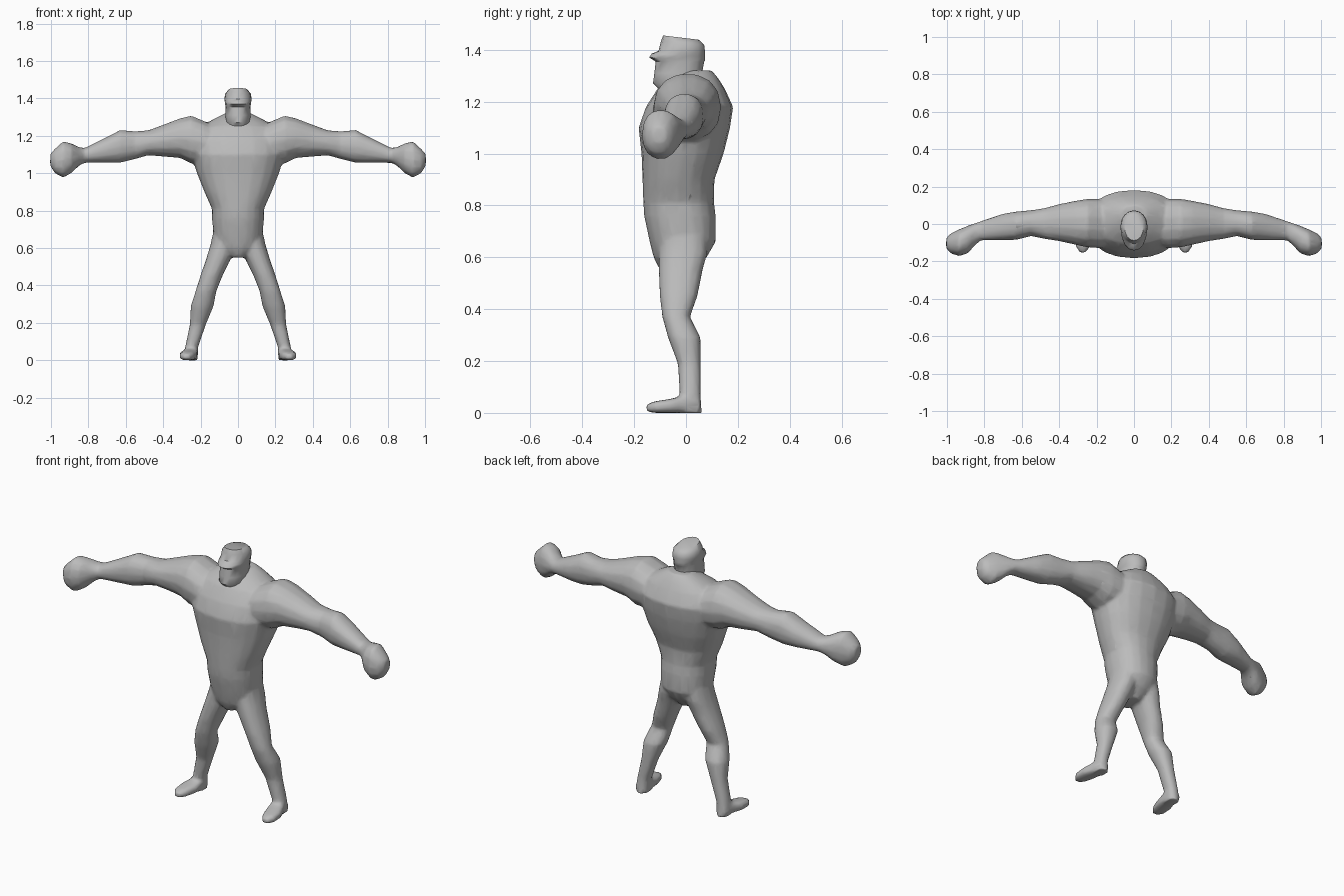
import bpy, bmesh, math
from mathutils import Vector

grey = bpy.data.materials.new("plain grey")
grey.diffuse_color = (0.5, 0.5, 0.5, 1)


def loft(bm, axis, rings, sides=14, power=0.9, side=1):
    """Skin rounded sections (position, a0, a1, b0, b1, tilt) stacked along one axis."""
    loops = []
    for pos, a0, a1, b0, b1, *tilt in rings:
        loop = []
        for i in range(sides):
            t = 2 * math.pi * i / sides
            c, s = math.cos(t), math.sin(t)
            a = (a0 + a1) / 2 + (a1 - a0) / 2 * math.copysign(abs(c) ** power, c)
            b = (b0 + b1) / 2 + (b1 - b0) / 2 * math.copysign(abs(s) ** power, s)
            p = pos + (tilt[0] * b if tilt else 0)
            co = {"x": (p, a, b), "y": (a, p, b), "z": (a, b, p)}[axis]
            loop.append(bm.verts.new(Vector((co[0] * side, co[1], co[2]))))
        loops.append(loop)
    faces = [bm.faces.new(loops[0]), bm.faces.new(loops[-1])]
    for lo, hi in zip(loops, loops[1:]):
        for i in range(sides):
            j = (i + 1) % sides
            faces.append(bm.faces.new((lo[i], lo[j], hi[j], hi[i])))
    bmesh.ops.recalc_face_normals(bm, faces=faces)


def finish(bm, name):
    mesh = bpy.data.meshes.new(name)
    bm.to_mesh(mesh)
    bm.free()
    mesh.materials.append(grey)
    mesh.shade_smooth()
    obj = bpy.data.objects.new(name, mesh)
    bpy.context.collection.objects.link(obj)
    return obj


# Torso: z, x range, y range
torso = [(0.55, -0.04, 0.04, -0.10, 0.03), (0.60, -0.10, 0.10, -0.125, 0.08),
         (0.66, -0.13, 0.13, -0.14, 0.115), (0.76, -0.14, 0.14, -0.162, 0.115),
         (0.81, -0.14, 0.14, -0.165, 0.108), (0.90, -0.18, 0.18, -0.168, 0.11),
         (1.00, -0.22, 0.22, -0.172, 0.145), (1.10, -0.25, 0.25, -0.183, 0.17),
         (1.18, -0.25, 0.25, -0.155, 0.182), (1.25, -0.20, 0.20, -0.11, 0.15),
         (1.29, -0.13, 0.13, -0.06, 0.125), (1.32, -0.07, 0.07, 0.00, 0.10)]
# Arm with fist: x, y range, z range
arm = [(0.10, -0.11, 0.12, 1.08, 1.24), (0.18, -0.13, 0.135, 1.05, 1.28),
       (0.25, -0.125, 0.135, 1.05, 1.31), (0.31, -0.112, 0.125, 1.08, 1.295),
       (0.40, -0.092, 0.107, 1.088, 1.26), (0.48, -0.08, 0.085, 1.095, 1.23),
       (0.55, -0.065, 0.074, 1.075, 1.225), (0.63, -0.085, 0.067, 1.055, 1.232),
       (0.70, -0.088, 0.055, 1.055, 1.195), (0.82, -0.088, 0.015, 1.055, 1.135),
       (0.85, -0.115, 0.005, 1.04, 1.14), (0.89, -0.158, -0.01, 1.00, 1.16),
       (0.935, -0.172, -0.028, 0.975, 1.172), (0.98, -0.158, -0.05, 1.00, 1.13),
       (1.004, -0.13, -0.075, 1.04, 1.105)]
# Leg: z, x range, y range
leg = [(0.72, 0.01, 0.125, -0.09, 0.08), (0.62, 0.01, 0.147, -0.105, 0.085),
       (0.55, 0.035, 0.168, -0.106, 0.065), (0.45, 0.083, 0.202, -0.102, 0.045),
       (0.37, 0.115, 0.227, -0.092, 0.016), (0.29, 0.13, 0.253, -0.07, 0.057),
       (0.19, 0.172, 0.258, -0.032, 0.057), (0.07, 0.213, 0.283, -0.025, 0.057),
       (0.0, 0.215, 0.285, -0.03, 0.062)]
# Foot: y, x range, z range
foot = [(0.055, 0.225, 0.28, 0, 0.05), (0.0, 0.213, 0.29, 0, 0.07),
        (-0.06, 0.218, 0.312, 0, 0.054), (-0.12, 0.235, 0.312, 0, 0.045),
        (-0.152, 0.258, 0.29, 0.004, 0.033)]

bm = bmesh.new()
loft(bm, "z", torso, 20)
for side in (1, -1):
    loft(bm, "x", arm, side=side)
    loft(bm, "z", leg, side=side)
    loft(bm, "y", foot, power=0.65, side=side)
body = finish(bm, "body")

# Fuse torso and limbs into one skin, soften the joins, then lighten it
fuse = body.modifiers.new("fuse", "REMESH")
fuse.mode = "VOXEL"
fuse.voxel_size = 0.01
fuse.use_smooth_shade = True
soften = body.modifiers.new("soften", "SMOOTH")
soften.factor = 0.5
soften.iterations = 4
lighten = body.modifiers.new("lighten", "DECIMATE")
lighten.ratio = 0.2

# Head with jaw, brimmed cap and neck: z, x range, y range, slope
head = [(1.20, -0.08, 0.08, -0.09, 0.08), (1.25, -0.06, 0.06, -0.105, 0.07),
        (1.272, -0.066, 0.066, -0.127, 0.062), (1.31, -0.067, 0.067, -0.122, 0.062),
        (1.355, -0.066, 0.066, -0.117, 0.07), (1.362, -0.068, 0.068, -0.142, 0.073, -0.06),
        (1.378, -0.07, 0.07, -0.132, 0.073, -0.06), (1.396, -0.073, 0.073, -0.106, 0.073),
        (1.425, -0.068, 0.068, -0.097, 0.07, -0.08), (1.445, -0.05, 0.05, -0.088, 0.05, -0.12)]
bm = bmesh.new()
loft(bm, "z", head, 16, 0.95)
head_obj = finish(bm, "head")
bpy.context.view_layer.objects.active = head_obj
head_obj.select_set(True)
bpy.ops.object.shade_smooth_by_angle(angle=math.radians(50))
